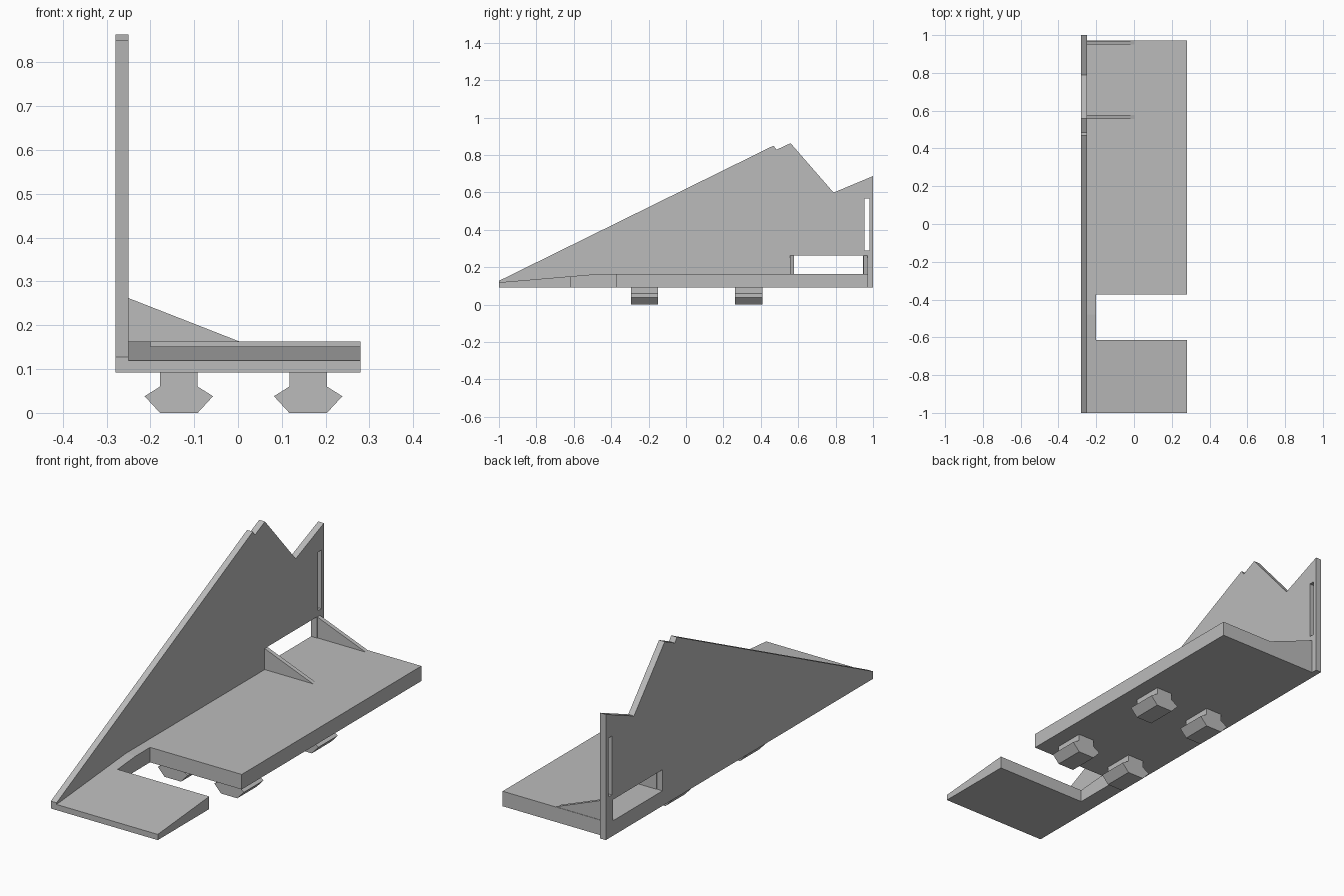
import bpy
import bmesh
from mathutils import Vector

cube = bpy.data.objects.get("Cube")
if cube:
    bpy.data.objects.remove(cube, do_unlink=True)

grey = bpy.data.materials.new("plain_grey")
grey.use_nodes = True
grey.diffuse_color = (0.5, 0.5, 0.5, 1)
grey.node_tree.nodes["Principled BSDF"].inputs["Base Color"].default_value = (0.5, 0.5, 0.5, 1)


def prism(name, points, axis, start, end):
    """Extrude a profile along x (points are y, z) or along y (points are x, z)."""
    bm = bmesh.new()
    place = (lambda a, b: (start, a, b)) if axis == "x" else (lambda a, b: (a, start, b))
    face = bm.faces.new([bm.verts.new(place(a, b)) for a, b in points])
    new = bmesh.ops.extrude_face_region(bm, geom=[face])["geom"]
    shift = Vector((end - start, 0, 0) if axis == "x" else (0, end - start, 0))
    bmesh.ops.translate(bm, vec=shift, verts=[g for g in new if isinstance(g, bmesh.types.BMVert)])
    bmesh.ops.recalc_face_normals(bm, faces=bm.faces)
    mesh = bpy.data.meshes.new(name)
    bm.to_mesh(mesh)
    bm.free()
    mesh.materials.append(grey)
    obj = bpy.data.objects.new(name, mesh)
    bpy.context.collection.objects.link(obj)
    return obj


def cut_box(target, name, x0, x1, y0, y1, z0, z1):
    """Cut a box-shaped opening and bake it into the target mesh."""
    cutter = prism(name, [(y0, z0), (y1, z0), (y1, z1), (y0, z1)], "x", x0, x1)
    cutter.hide_render = True
    mod = target.modifiers.new(name, "BOOLEAN")
    mod.operation = "DIFFERENCE"
    mod.solver = "EXACT"
    mod.object = cutter
    bpy.context.view_layer.objects.active = target
    bpy.ops.object.modifier_apply(modifier=mod.name)
    bpy.data.objects.remove(cutter, do_unlink=True)


BASE, FLOOR = 0.092, 0.163
WALL_OUT, WALL_IN, EDGE = -0.28, -0.25, 0.28

# Tall side wall with notched top, window and narrow slot
wall = prism("side_wall", [(-1, BASE), (1, BASE), (1, 0.687), (0.789, 0.599), (0.559, 0.863),
                           (0.484, 0.828), (0.468, 0.85), (-1, 0.127)], "x", WALL_OUT, WALL_IN)
cut_box(wall, "window_cutter", -0.4, -0.2, 0.575, 0.947, FLOOR, 0.263)
cut_box(wall, "slot_cutter", -0.4, -0.2, 0.955, 0.981, 0.289, 0.567)

# Floor plate with a ramped front and a side notch
plate = prism("floor_plate", [(-1, BASE), (0.972, BASE), (0.972, FLOOR), (-0.48, FLOOR),
                              (-1, 0.119)], "x", WALL_IN, EDGE)
cut_box(plate, "notch_cutter", -0.2, 0.4, -0.615, -0.372, 0, 0.3)

# Triangular gussets beside the window
for name, y in (("front_gusset", 0.557), ("rear_gusset", 0.95)):
    prism(name, [(WALL_IN, FLOOR), (0.003, FLOOR), (WALL_IN, 0.262)], "y", y, y + 0.02)

# Barbed pegs under the floor
half = [(0.043, 0), (0.078, 0.038), (0.043, 0.06), (0.043, BASE)]
for side, x in (("right", -0.135), ("left", 0.16)):
    for end, y in (("front", -0.295), ("rear", 0.262)):
        profile = [(x + w, z) for w, z in half] + [(x - w, z) for w, z in reversed(half)]
        prism(f"{end}_{side}_peg", profile, "y", y, y + 0.146)
